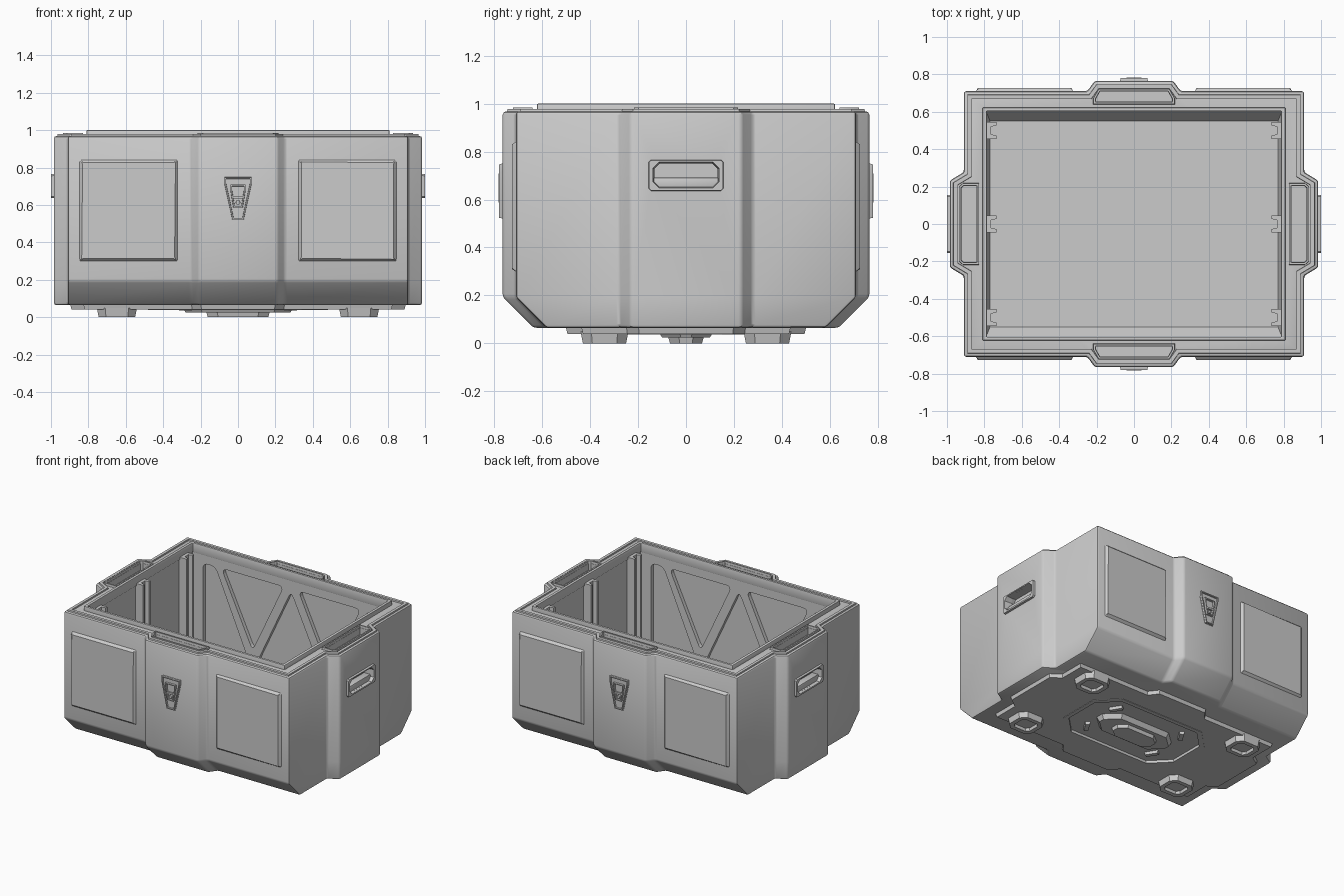
import bpy, bmesh, math
from mathutils import Vector

if "Cube" in bpy.data.objects:
    bpy.data.objects.remove(bpy.data.objects["Cube"])


def at(pts, axis, d):
    # place a 2D profile on a plane across the given axis
    return [{'x': (d, u, v), 'y': (u, d, v), 'z': (u, v, d)}[axis] for u, v in pts]


def loft(name, rings, closed=False):
    bm = bmesh.new()
    vs = [[bm.verts.new(p) for p in r] for r in rings]
    n = len(rings[0])
    pairs = list(zip(vs, vs[1:])) + ([(vs[-1], vs[0])] if closed else [])
    for a, b in pairs:
        for i in range(n):
            j = (i + 1) % n
            bm.faces.new((a[i], a[j], b[j], b[i]))
    if not closed:
        bm.faces.new(vs[0])
        bm.faces.new(vs[-1])
    bmesh.ops.recalc_face_normals(bm, faces=bm.faces)
    me = bpy.data.meshes.new(name)
    bm.to_mesh(me)
    bm.free()
    ob = bpy.data.objects.new(name, me)
    bpy.context.collection.objects.link(ob)
    return ob


def prism(name, pts, axis, a, b, taper=0):
    return loft(name, [at(pts, axis, a), at(inset(pts, taper) if taper else pts, axis, b)])


def frame(name, outer, inner, axis, a, b, taper=0):
    return loft(name, [at(outer, axis, a), at(inset(outer, taper), axis, b),
                       at(inset(inner, -taper), axis, b), at(inner, axis, a)], True)


def inset(pts, d):
    p = [Vector(q) for q in pts]
    n = len(p)
    area = sum(p[i - 1].x * p[i].y - p[i].x * p[i - 1].y for i in range(n))
    d = d if area > 0 else -d
    res = []
    for i in range(n):
        e1, e2 = (p[i] - p[i - 1]).normalized(), (p[(i + 1) % n] - p[i]).normalized()
        n1, n2 = Vector((-e1.y, e1.x)), Vector((-e2.y, e2.x))
        res.append(tuple(p[i] + (n1 + n2) * d / (1 + n1.dot(n2))))
    return res


def rounded(pts, r, n=4):
    res = []
    for i in range(len(pts)):
        a, b, c = Vector(pts[i - 1]), Vector(pts[i]), Vector(pts[(i + 1) % len(pts)])
        s, e = b + (a - b).normalized() * r, b + (c - b).normalized() * r
        for k in range(n + 1):
            t = k / n
            res.append(tuple(s * (1 - t) ** 2 + b * 2 * t * (1 - t) + e * t * t))
    return res


def rect(u0, u1, v0, v1, c=0):
    if not c:
        return [(u0, v0), (u1, v0), (u1, v1), (u0, v1)]
    return [(u0 + c, v0), (u1 - c, v0), (u1, v0 + c), (u1, v1 - c),
            (u1 - c, v1), (u0 + c, v1), (u0, v1 - c), (u0, v0 + c)]


def four(q):
    # mirror a quarter outline into a full loop
    return (q + [(-x, y) for x, y in q[::-1]] + [(-x, -y) for x, y in q]
            + [(x, -y) for x, y in q[::-1]])


def flip(pts, su, sv=1):
    return [(u * su, v * sv) for u, v in pts]


def apply(ob, kind, **props):
    m = ob.modifiers.new(kind, kind)
    for k, v in props.items():
        setattr(m, k, v)
    bpy.context.view_layer.objects.active = ob
    bpy.ops.object.modifier_apply(modifier=m.name)


def cut(ob, cutter):
    apply(ob, 'BOOLEAN', object=cutter, operation='DIFFERENCE', solver='EXACT')
    bpy.data.objects.remove(cutter)


def bevel(ob, w, seg=2):
    apply(ob, 'BEVEL', width=w, segments=seg, limit_method='ANGLE', angle_limit=math.radians(30))
    return ob


# body shell with bumped outline and chamfered lower front and back
OUT = four([(.985, .232), (.91, .277), (.91, .71), (.25, .71), (.21, .765)])
low = [(x, y - math.copysign(.128, y) if abs(y) > .5 else y) for x, y in OUT]
body = bevel(loft('body', [at(low, 'z', .065), at(OUT, 'z', .193), at(OUT, 'z', .968)]), .013)

# open interior
cut(body, loft('cavity', [at(rect(-.77, .77, -.55, .55), 'z', .12),
                          at(rect(-.793, .793, -.61, .61), 'z', .2),
                          at(rect(-.793, .793, -.61, .61), 'z', 1.1)]))

# triangular recesses inside the front and back walls
down = [(.06, .87), (.56, .87), (.31, .34)]
up = [(0, .85), (.28, .25), (-.28, .25)]
side = [(.61, .87), (.71, .87), (.71, .25), (.34, .25)]
for s in (1, -1):
    for tri in (down, flip(down, -1), up, side, flip(side, -1)):
        cut(body, prism('recess', rounded(tri, .045), 'y', s * .55, s * .637))

# rim band following the outline, and raised lip round the opening
frame('rim_band', inset(OUT, .016), inset(OUT, .045), 'z', .95, .978, .004)
lip = frame('opening_lip', rect(-.81, .81, -.622, .622), rect(-.787, .787, -.604, .604),
            'z', .93, 1.0)
bevel(lip, .005)

# tray pockets on the four bumps
tray_x = [(.826, -.22), (.915, -.22), (.938, -.2), (.938, .2), (.915, .22), (.826, .22)]
tray_y = [(-.22, .638), (.22, .638), (.22, .672), (.19, .725), (-.19, .725), (-.22, .672)]
for s in (1, -1):
    for nm, pts in (('side_tray_rim', flip(tray_x, s)), ('end_tray_rim', flip(tray_y, 1, s))):
        hole = inset(pts, .016)
        frame(nm, pts, hole, 'z', .95, .984, .003)
        cut(body, prism('pocket', hole, 'z', 1.05, .92))

# recessed side grips
grip, slot = rect(-.16, .16, .632, .77, .012), rect(-.132, .132, .655, .75, .022)
for s in (1, -1):
    cut(body, prism('grip_pocket', inset(slot, -.004), 'x', s * 1.05, s * .925))
    frame('grip_frame', grip, slot, 'x', s * .95, s * 1.0, .006)
    bevel(prism('grip_bar', rect(-.135, .135, .645, .692), 'x', s * .92, s * .975), .006)

# raised panels and latches on front and back
plate = [(-.075, .75), (-.075, .715), (-.032, .52), (.032, .52), (.075, .715), (.075, .75)]
shield = [(-.042, .71), (-.042, .68), (-.026, .585), (.026, .585), (.042, .68), (.042, .71)]
for s in (1, -1):
    for t in (1, -1):
        pan = rounded(rect(.315, .855, .29, .85), .02)
        pan = flip(pan, t)
        prism('raised_panel', pan, 'y', s * .70, s * .727, .024)
    frame('latch_frame', plate, inset(plate, .013), 'y', s * .75, s * .78, .003)
    prism('latch_plate', plate, 'y', s * .75, s * .769)
    frame('latch_lever', shield, inset(shield, .011), 'y', s * .76, s * .782, .002)
    prism('latch_bar', rect(-.03, .03, .632, .645), 'y', s * .76, s * .78)
    prism('latch_button', rounded(rect(-.013, .013, .6, .625), .012), 'y', s * .76, s * .78, .002)

# vertical channel rails on the inner side walls
rail = [(.8, .045), (.735, .045), (.735, .027), (.765, .02),
        (.765, -.02), (.735, -.027), (.735, -.045), (.8, -.045)]
for s in (1, -1):
    for y in (-.5, 0, .5):
        prism('inner_rail', [(s * u, v + y) for u, v in rail], 'z', .11, .95)

# base plate with octagonal pocket
base = four([(.9, .2), (.83, .25), (.83, .44), (.25, .44), (.2, .505)])
bottom = prism('base_plate', base, 'z', .08, .04, .01)
cut(bottom, prism('octagon_pocket', rect(-.48, .48, -.29, .29, .14), 'z', 0, .056))
frame('octagon_rim', rect(-.48, .48, -.29, .29, .14), rect(-.45, .45, -.26, .26, .128),
      'z', .06, .037)

# centre foot with stepped hexagonal base and slanted ribs
hexa = four([(.3, .03), (.2, .12)])
prism('centre_foot_base', hexa, 'z', .06, .024, .02)
prism('centre_foot', four([(.17, .03), (.11, .075)]), 'z', .03, 0, .008)
for sx in (1, -1):
    for sy in (1, -1):
        rib = [(.29, .1), (.32, .12), (.27, .2), (.24, .18)]
        prism('base_rib', flip(rib, sx, sy), 'z', .06, .036, .004)
        # corner feet with pockets
        pad = flip(rect(.54, .755, .24, .44, .045), sx, sy)
        frame('corner_foot', pad, inset(pad, .05), 'z', .05, 0, .01)
        prism('foot_floor', inset(pad, .03), 'z', .05, .02)

# smooth shading with crisp edges
bpy.ops.object.select_all(action='SELECT')
bpy.ops.object.shade_smooth_by_angle(angle=math.radians(30))
